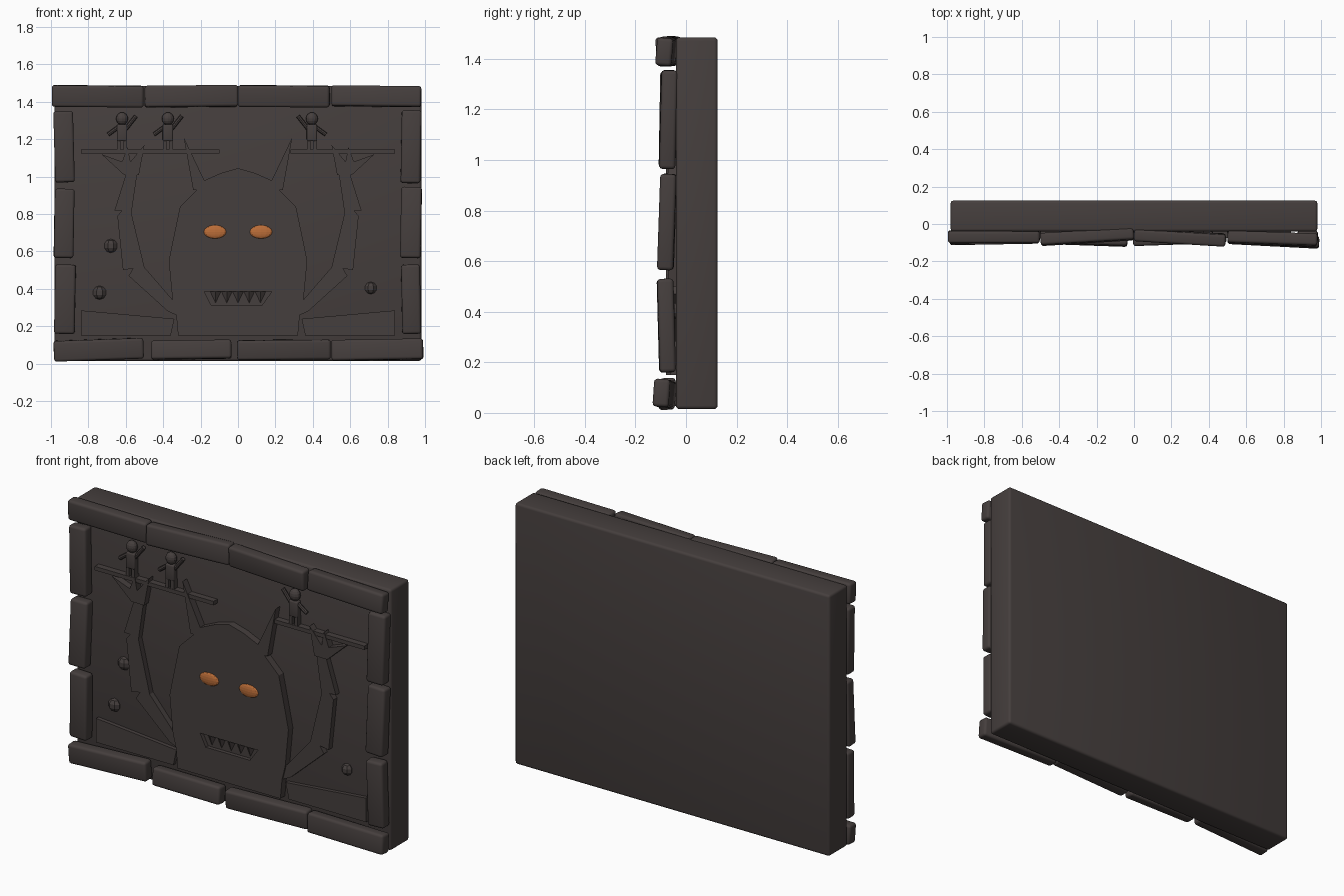
import bpy, bmesh, math
from mathutils import Matrix, Vector

if "Cube" in bpy.data.objects:
    bpy.data.objects.remove(bpy.data.objects["Cube"], do_unlink=True)


def material(name, rgb):
    mat = bpy.data.materials.new(name)
    mat.use_nodes = True
    mat.diffuse_color = (*rgb, 1)
    mat.node_tree.nodes["Principled BSDF"].inputs["Base Color"].default_value = (*rgb, 1)
    return mat


STONE = material("dark stone", (0.06, 0.049, 0.047))
GLOW = material("burnt orange", (0.5, 0.155, 0.04))
FACE = -0.04    # front plane of the slab


def finish(name, bm, mat=STONE, smooth=False):
    bmesh.ops.recalc_face_normals(bm, faces=bm.faces)
    mesh = bpy.data.meshes.new(name)
    bm.to_mesh(mesh)
    bm.free()
    mesh.materials.append(mat)
    obj = bpy.data.objects.new(name, mesh)
    bpy.context.collection.objects.link(obj)
    if smooth:
        bpy.ops.object.select_all(action="DESELECT")
        obj.select_set(True)
        bpy.context.view_layer.objects.active = obj
        bpy.ops.object.shade_smooth_by_angle(angle=math.radians(40))
    return obj


def block(name, centre, size, bevel=0.0, tilt=0, roll=0, yaw=0):
    """Box with rounded edges, turned about x, y and z in degrees."""
    bm = bmesh.new()
    bmesh.ops.create_cube(bm, size=1, matrix=Matrix.Diagonal((*size, 1)))
    if bevel:
        bmesh.ops.bevel(bm, geom=bm.edges[:], offset=bevel, segments=3,
                        profile=0.5, affect="EDGES")
    turn = Matrix.Identity(4)
    for angle, axis in ((tilt, "X"), (roll, "Y"), (yaw, "Z")):
        turn = Matrix.Rotation(math.radians(angle), 4, axis) @ turn
    bmesh.ops.transform(bm, matrix=Matrix.Translation(centre) @ turn, verts=bm.verts)
    return finish(name, bm, smooth=bevel > 0)


def relief(name, outline, depth, side=1, back=FACE + 0.01):
    """Flat carved plate from an (x, z) outline, standing out from the slab."""
    bm = bmesh.new()
    face = bm.faces.new([bm.verts.new((side * x, back, z)) for x, z in outline])
    out = bmesh.ops.extrude_face_region(bm, geom=[face])
    front = [v for v in out["geom"] if isinstance(v, bmesh.types.BMVert)]
    bmesh.ops.translate(bm, verts=front, vec=(0, FACE - depth - back, 0))
    return finish(name, bm)


def lump(name, centre, size, mat=STONE, u=12, v=8):
    bm = bmesh.new()
    bmesh.ops.create_uvsphere(bm, u_segments=u, v_segments=v, radius=1)
    bmesh.ops.transform(bm, verts=bm.verts,
                        matrix=Matrix.Translation(centre) @ Matrix.Diagonal((*size, 1)))
    return finish(name, bm, mat)


# Backing slab
block("slab", (0, 0.0425, 0.75), (1.96, 0.165, 1.47), 0.014)

# Border stones: x, y, z, width, height, tilt, roll, yaw
rows = {
    "top_stone": [(-0.75, -0.068, 1.43, 0.49, 0.115, 3, 0.5, 0),
                  (-0.25, -0.068, 1.43, 0.5, 0.115, -4, -0.5, 3.5),
                  (0.245, -0.072, 1.43, 0.49, 0.115, 4, 0.3, -3.5),
                  (0.74, -0.078, 1.43, 0.48, 0.11, -5, 0.6, -2)],
    "bottom_stone": [(-0.745, -0.075, 0.075, 0.48, 0.11, 3, -2, 1),
                     (-0.25, -0.08, 0.075, 0.43, 0.1, -5, -0.8, -2),
                     (0.245, -0.075, 0.075, 0.5, 0.105, 4, -0.5, 2),
                     (0.745, -0.085, 0.075, 0.49, 0.11, -4, -1, -3)],
    "right_stone": [(-0.93, -0.073, 1.16, 0.105, 0.38, -1, -1.5, 0),
                    (-0.93, -0.072, 0.75, 0.105, 0.37, -2, 1, 2),
                    (-0.925, -0.075, 0.345, 0.11, 0.37, 1, 1, -2)],
    "left_stone": [(0.925, -0.07, 1.16, 0.105, 0.39, -1.5, 1, 1),
                   (0.925, -0.075, 0.755, 0.11, 0.38, -2, 1, -2),
                   (0.925, -0.078, 0.345, 0.1, 0.37, 1.5, -1, 2)],
}
for name, stones in rows.items():
    for x, y, z, width, height, tilt, roll, yaw in stones:
        block(name, (x, y, z), (width, 0.064, height), 0.014, tilt, roll, yaw)

# Horned body, mirrored from half an outline
half = [(0.09, 1.02), (0.18, 0.98), (0.29, 1.21), (0.24, 0.93), (0.22, 0.93),
        (0.31, 0.84), (0.35, 0.65), (0.37, 0.55), (0.35, 0.34), (0.33, 0.26),
        (0.32, 0.15)]
body = relief("horned_body",
              [(0, 1.045)] + half + [(-x, z) for x, z in reversed(half)], 0.04)

# Mouth recess with a row of hanging teeth
mouth = [(-0.18, 0.385), (0.18, 0.385), (0.13, 0.315), (-0.145, 0.315)]
cutter = relief("mouth_cutter", mouth, 0.1, back=FACE - 0.018)
cutter.hide_render = True
cutter.hide_viewport = True
cut = body.modifiers.new("mouth", "BOOLEAN")
cut.operation = "DIFFERENCE"
cut.solver = "EXACT"
cut.object = cutter
for i in range(5):
    bm = bmesh.new()
    bmesh.ops.create_cone(bm, cap_ends=True, segments=4, radius1=0.028, radius2=0,
                          depth=0.06)
    place = Matrix.Translation((0.06 * (i - 2), FACE - 0.02, 0.355))
    bmesh.ops.transform(bm, verts=bm.verts, matrix=place
                        @ Matrix.Diagonal((1, 0.7, 1, 1)) @ Matrix.Rotation(math.pi, 4, "X"))
    finish("tooth", bm)

# Eyes
for x in (-0.123, 0.123):
    lump("eye", (x, FACE - 0.04, 0.705), (0.06, 0.012, 0.036), GLOW)

# Arms, clawed hands and ground plates on both sides
arm = [(0.60, 1.01), (0.66, 0.82), (0.62, 0.82), (0.645, 0.79), (0.615, 0.5),
       (0.56, 0.51), (0.585, 0.47), (0.375, 0.28), (0.33, 0.26), (0.335, 0.325),
       (0.5, 0.515), (0.57, 0.805), (0.54, 1.01)]
hand = [(0.61, 1.01), (0.73, 1.12), (0.62, 1.08), (0.59, 1.16), (0.575, 1.08),
        (0.5, 1.17), (0.53, 1.01)]
ground = [(0.34, 0.24), (0.84, 0.285), (0.84, 0.15), (0.36, 0.15)]
for side in (-1, 1):
    relief("arm", arm, 0.032, side)
    relief("hand", hand, 0.038, side)
    relief("ground_plate", ground, 0.022, side)

# Ledges
for left, right in ((-0.84, -0.1), (0.28, 0.84)):
    block("ledge", ((left + right) / 2, FACE - 0.01, 1.135), (right - left, 0.05, 0.022))


def rod(name, start, end, radius):
    """Thin round limb between two points."""
    a, b = Vector(start), Vector(end)
    bm = bmesh.new()
    bmesh.ops.create_cone(bm, cap_ends=True, segments=8, radius1=radius,
                          radius2=radius, depth=(b - a).length)
    turn = (b - a).to_track_quat("Z", "Y").to_matrix().to_4x4()
    bmesh.ops.transform(bm, verts=bm.verts, matrix=Matrix.Translation((a + b) / 2) @ turn)
    finish(name, bm)


# Small figures standing on the ledges
y = FACE - 0.018
for x, side in ((-0.62, 1), (-0.375, 1), (0.395, -1)):
    lump("figure_head", (x, y, 1.31), (0.032, 0.026, 0.034))
    block("figure_torso", (x, y, 1.235), (0.055, 0.036, 0.09), 0.008)
    for leg in (-1, 1):
        block("figure_leg", (x + leg * 0.017, y, 1.17), (0.02, 0.03, 0.055))
    rod("raised_arm", (x + side * 0.02, y, 1.255), (x + side * 0.075, y, 1.325), 0.011)
    rod("lowered_arm", (x - side * 0.02, y, 1.265), (x - side * 0.075, y, 1.225), 0.011)

# Loose rocks
for x, z, r in ((-0.68, 0.63, 0.037), (-0.74, 0.38, 0.037), (0.71, 0.405, 0.033)):
    lump("rock", (x, FACE, z), (r, 0.03, r), u=7, v=5)
